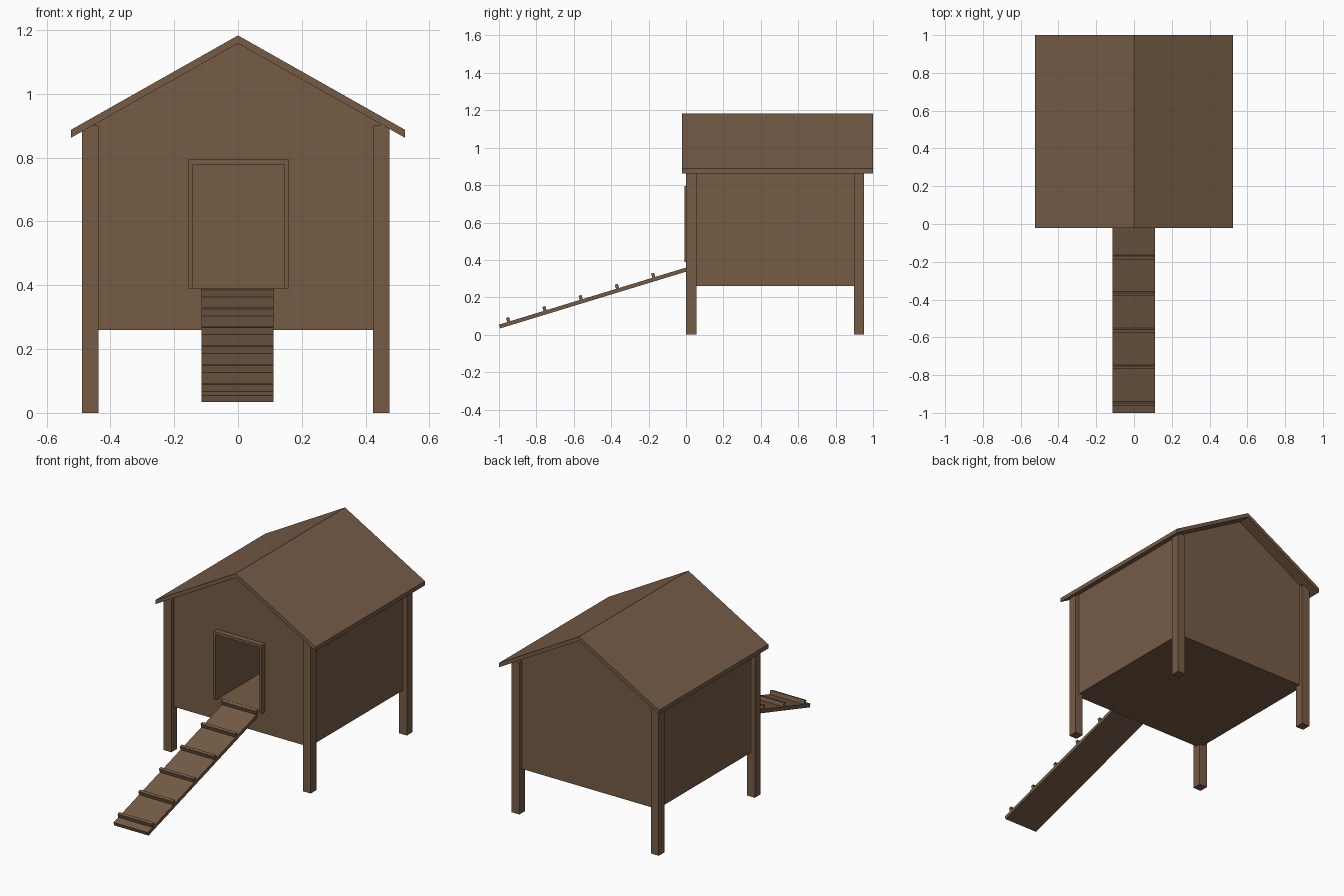
import bpy, bmesh, math

if "Cube" in bpy.data.objects:
    bpy.data.objects.remove(bpy.data.objects["Cube"])

wood = bpy.data.materials.new("brown_wood")
wood.diffuse_color = (0.18, 0.107, 0.062, 1)
wood.use_nodes = True
wood.node_tree.nodes["Principled BSDF"].inputs["Base Color"].default_value = wood.diffuse_color


def prism(name, profile, axis, lo, hi):
    """Extrude a 2D profile along x (profile = y,z) or y (profile = x,z)."""
    bm = bmesh.new()
    put = (lambda p: (lo, *p)) if axis == 'x' else (lambda p: (p[0], lo, p[1]))
    face = bm.faces.new([bm.verts.new(put(p)) for p in profile])
    ext = bmesh.ops.extrude_face_region(bm, geom=[face])
    step = (hi - lo, 0, 0) if axis == 'x' else (0, hi - lo, 0)
    bmesh.ops.translate(bm, vec=step,
                        verts=[v for v in ext['geom'] if isinstance(v, bmesh.types.BMVert)])
    bmesh.ops.recalc_face_normals(bm, faces=bm.faces)
    me = bpy.data.meshes.new(name)
    bm.to_mesh(me)
    bm.free()
    ob = bpy.data.objects.new(name, me)
    me.materials.append(wood)
    bpy.context.collection.objects.link(ob)
    return ob


def box(name, x0, x1, y0, y1, z0, z1):
    return prism(name, [(x0, z0), (x1, z0), (x1, z1), (x0, z1)], 'y', y0, y1)


# Roof: two slopes with vertical eaves
SLOPE, RIDGE, THICK, EAVE = 0.565, 1.183, 0.025, 0.523


def roof_z(x):
    return RIDGE - SLOPE * abs(x)


top = [(x, roof_z(x)) for x in (-EAVE, 0, EAVE)]
under = [(x, z - THICK) for x, z in reversed(top)]
prism("roof", top + under, 'y', -0.022, 1.0)

# House body with gables, and the deep doorway cut into it
xl, xr = -0.463, 0.449
body = prism("house_body",
             [(xl, 0.26), (xr, 0.26), (xr, roof_z(xr) - 0.02),
              (0, RIDGE - 0.02), (xl, roof_z(xl) - 0.02)], 'y', 0.025, 0.928)
cutter = box("doorway_cutter", -0.142, 0.145, -0.1, 0.87, 0.39, 0.777)
cutter.hide_render = True
cutter.hide_viewport = True
mod = body.modifiers.new("doorway", 'BOOLEAN')
mod.operation = 'DIFFERENCE'
mod.solver = 'EXACT'
mod.object = cutter

# Door frame: one arch-shaped profile
prism("door_frame",
      [(-0.157, 0.39), (-0.157, 0.794), (0.16, 0.794), (0.16, 0.39),
       (0.145, 0.39), (0.145, 0.777), (-0.142, 0.777), (-0.142, 0.39)], 'y', -0.007, 0.03)

# Corner posts
for depth, y0 in (("front", 0.001), ("back", 0.899)):
    for side, x0 in (("left", -0.489), ("right", 0.423)):
        box(f"{depth}_{side}_post", x0, x0 + 0.052, y0, y0 + 0.054, 0, 0.9)

# Ramp and its cleats, laid out along the sloping direction
ang = math.atan(0.305)
c, s = math.cos(ang), math.sin(ang)


def on_ramp(along, up):
    return (-1.0 + along * c - up * s, 0.054 + along * s + up * c)


def strip(name, a0, a1, u0, u1):
    prism(name, [on_ramp(a0, u0), on_ramp(a1, u0), on_ramp(a1, u1), on_ramp(a0, u1)],
          'x', -0.114, 0.111)


strip("ramp_board", 0, 1.075, -0.021, 0)
for i in range(6):
    a = (0.044 + 0.194 * i) / c
    strip(f"ramp_cleat_{i + 1}", a, a + 0.017, -0.002, 0.023)
